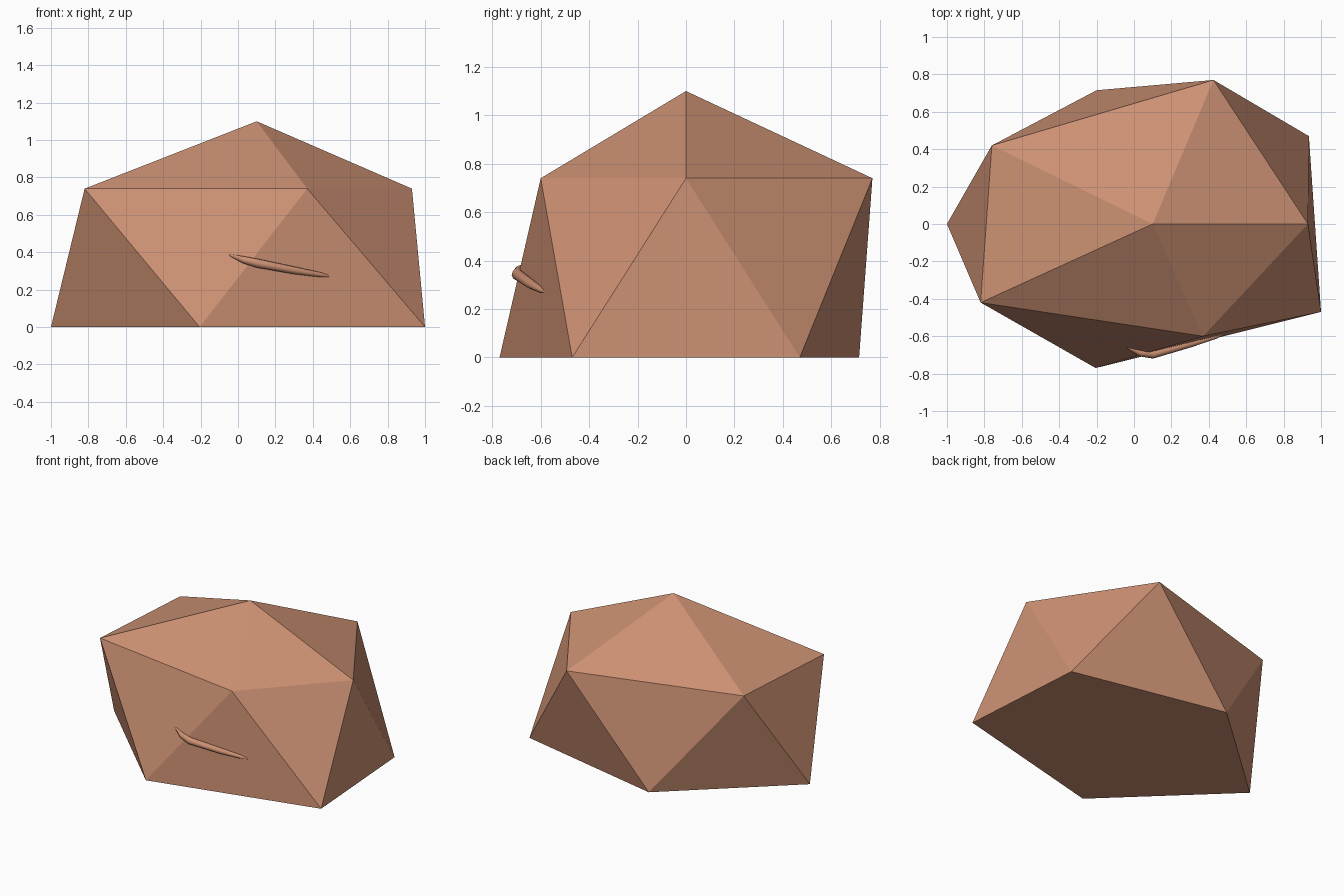
import bpy
import bmesh

old = bpy.data.objects.get("Cube")
if old:
    bpy.data.objects.remove(old, do_unlink=True)

# One clay colour for everything
clay = bpy.data.materials.new("clay_brown")
clay.use_nodes = True
color = (0.6, 0.28, 0.17, 1)
clay.diffuse_color = color
clay.node_tree.nodes["Principled BSDF"].inputs["Base Color"].default_value = color

# Rock: apex, five-corner shoulder ring and five-corner base ring
apex = (0.1, 0, 1.1)
shoulder = [(-0.82, -0.42), (0.37, -0.6), (0.93, 0), (0.425, 0.77), (-0.76, 0.42)]
base = [(-0.205, -0.77), (1.0, -0.47), (0.935, 0.47), (-0.2, 0.715), (-1.0, 0)]

bm = bmesh.new()
top = bm.verts.new(apex)
upper = [bm.verts.new((x, y, 0.74)) for x, y in shoulder]
lower = [bm.verts.new((x, y, 0)) for x, y in base]
for i in range(5):
    j = (i + 1) % 5
    bm.faces.new((top, upper[i], upper[j]))
    bm.faces.new((upper[i], lower[i], upper[j]))
    bm.faces.new((upper[j], lower[i], lower[j]))
bm.faces.new(lower[::-1])
bmesh.ops.recalc_face_normals(bm, faces=bm.faces[:])
mesh = bpy.data.meshes.new("rock_body")
bm.to_mesh(mesh)
bm.free()
mesh.materials.append(clay)
rock = bpy.data.objects.new("rock_body", mesh)
bpy.context.collection.objects.link(rock)

# Thin tapered ridge lying across the front corner
path = [((-0.06, -0.65, 0.39), 0.1), ((0.03, -0.688, 0.36), 0.8),
        ((0.1, -0.696, 0.342), 1), ((0.3, -0.64, 0.303), 0.85),
        ((0.44, -0.6, 0.28), 0.55), ((0.5, -0.58, 0.27), 0.1)]
curve = bpy.data.curves.new("front_ridge", "CURVE")
curve.dimensions = "3D"
curve.bevel_depth = 0.024
curve.bevel_resolution = 3
curve.use_fill_caps = True
spline = curve.splines.new("POLY")
spline.points.add(len(path) - 1)
for point, (co, radius) in zip(spline.points, path):
    point.co = (*co, 1)
    point.radius = radius
    
spline.use_smooth = True
curve.materials.append(clay)
ridge = bpy.data.objects.new("front_ridge", curve)
bpy.context.collection.objects.link(ridge)
